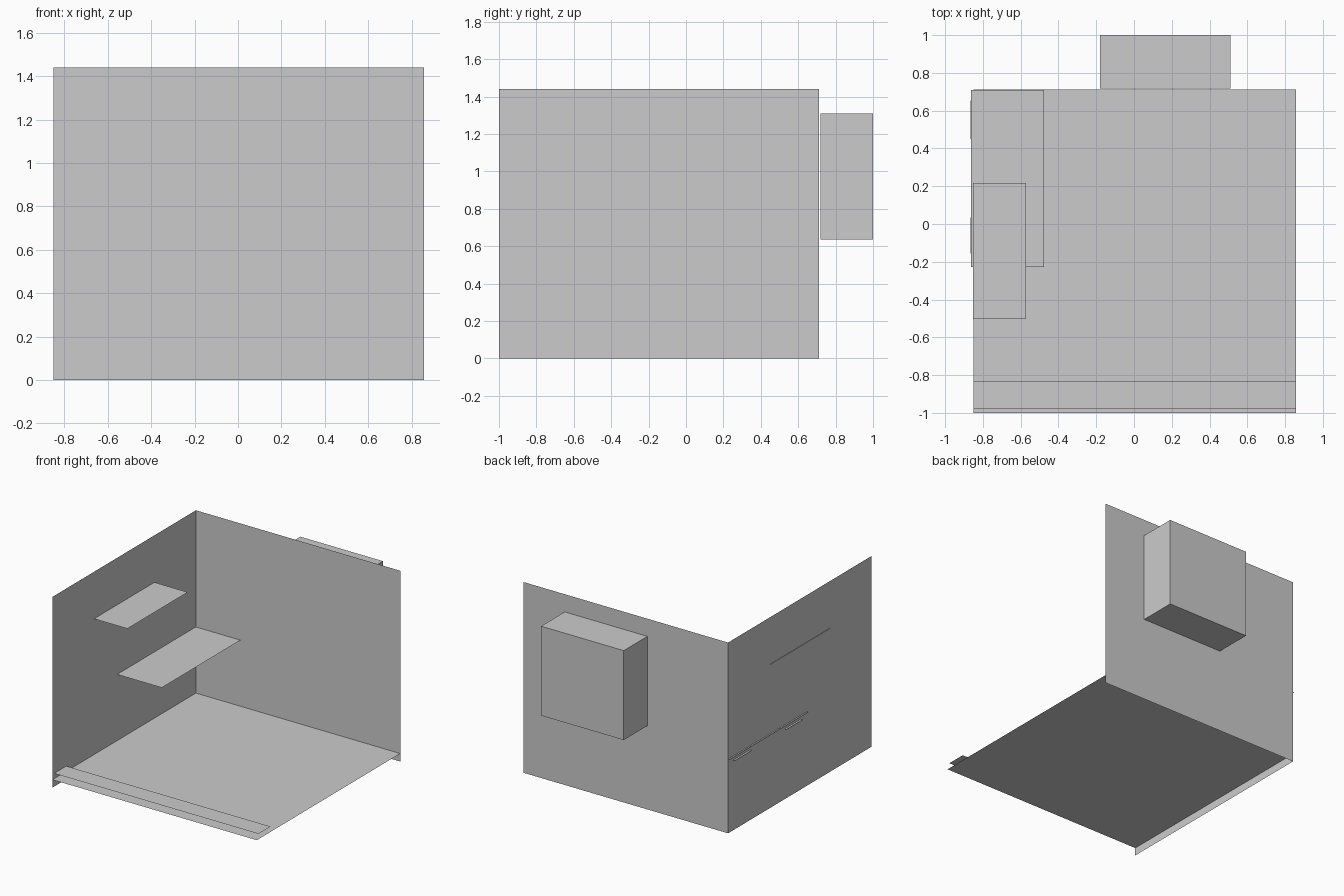
import bpy
import bmesh
from mathutils import Vector

if "Cube" in bpy.data.objects:
    bpy.data.objects.remove(bpy.data.objects["Cube"])


def finish(name, bm):
    bmesh.ops.recalc_face_normals(bm, faces=bm.faces)
    mesh = bpy.data.meshes.new(name)
    bm.to_mesh(mesh)
    bm.free()
    obj = bpy.data.objects.new(name, mesh)
    bpy.context.collection.objects.link(obj)
    return obj


def panel(name, corner, side_a, side_b):
    """Single flat sheet spanned by two sides from a corner."""
    bm = bmesh.new()
    c, a, b = Vector(corner), Vector(side_a), Vector(side_b)
    bm.faces.new([bm.verts.new(p) for p in (c, c + a, c + a + b, c + b)])
    return finish(name, bm)


def slab(name, x0, x1, y0, y1, z):
    """Horizontal sheet facing up."""
    return panel(name, (x0, y0, z), (x1 - x0, 0, 0), (0, y1 - y0, 0))


def box(name, lo, hi):
    bm = bmesh.new()
    bmesh.ops.create_cube(bm, size=1)
    lo, hi = Vector(lo), Vector(hi)
    for v in bm.verts:
        v.co = (lo + hi) / 2 + v.co * (hi - lo)
    return finish(name, bm)


LEFT, RIGHT, FRONT, BACK, TOP = -0.85, 0.857, -1.0, 0.712, 1.44

# Room shell
slab("floor", LEFT, RIGHT, FRONT, BACK, 0.06)
panel("left_wall", (LEFT, FRONT, 0), (0, BACK - FRONT, 0), (0, 0, TOP))
panel("back_wall", (LEFT, BACK, 0), (RIGHT - LEFT, 0, 0), (0, 0, TOP))

# Raised strip along the front edge
slab("front_step", LEFT, RIGHT, -0.98, -0.835, 0.10)

# Worktop and shelf on the left wall, poking slightly through it
slab("worktop", -0.862, -0.477, -0.228, 0.71, 0.56)
slab("upper_shelf", -0.853, -0.572, -0.503, 0.217, 1.085)

# Two small ledges under the worktop
for i, (y0, y1) in enumerate(((0.45, 0.655), (-0.155, 0.035))):
    slab(f"under_ledge_{i + 1}", -0.865, -0.58, y0, y1, 0.53)

# Unit hung behind the back wall
box("rear_unit", (-0.18, 0.718, 0.635), (0.51, 1.0, 1.31))
